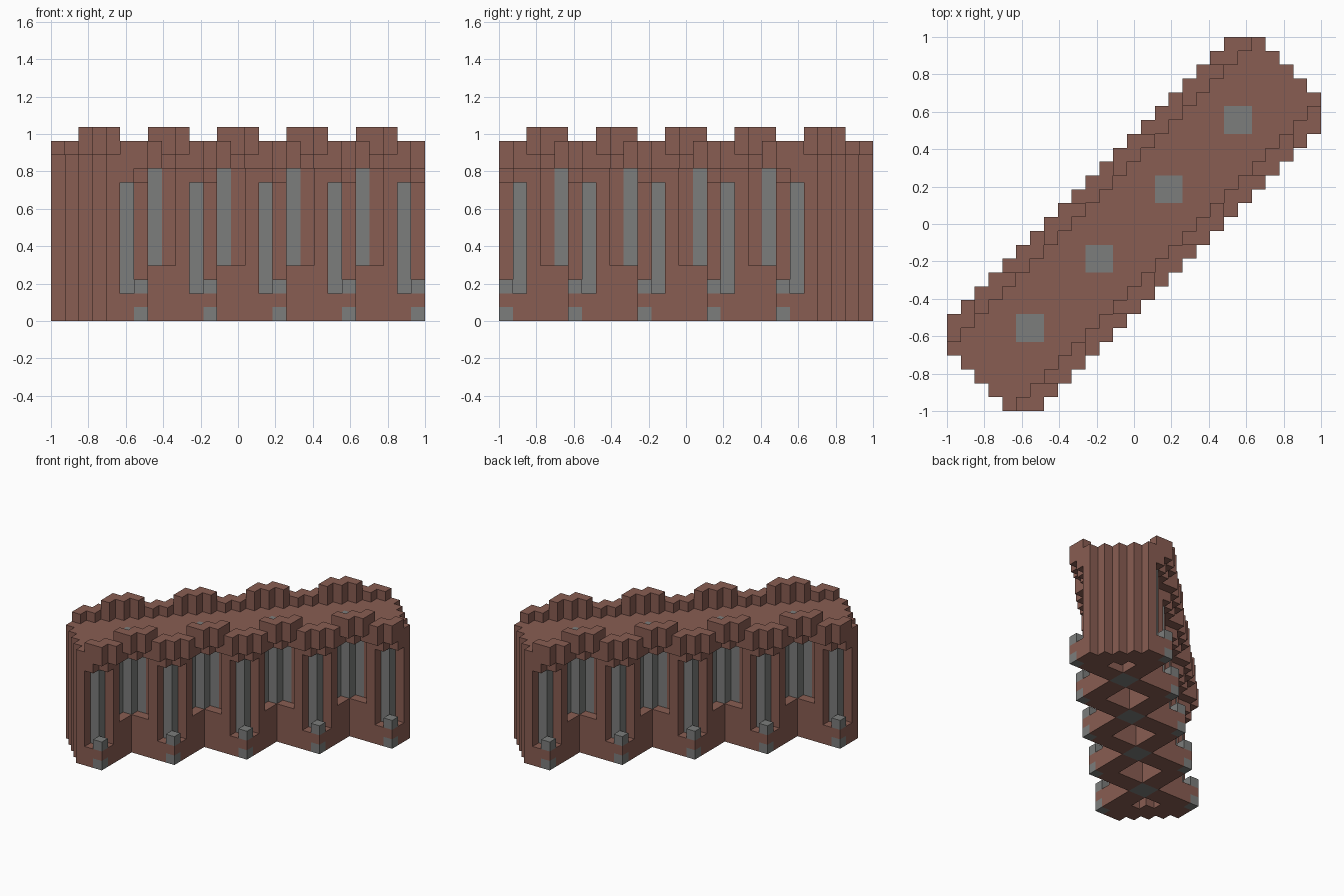
import bpy, bmesh
from mathutils import Vector

old = bpy.data.objects.get("Cube")
if old:
    bpy.data.objects.remove(old, do_unlink=True)

N = 27             # blocks along each side of the plan
S = 2 / N          # block size
BAY = 5            # spacing of the repeated bays
FLOOR, DECK, TOP = 0, 11, 14


def material(name, rgb):
    m = bpy.data.materials.new(name)
    m.use_nodes = True
    color = (*rgb, 1)
    m.diffuse_color = color
    m.node_tree.nodes["Principled BSDF"].inputs["Base Color"].default_value = color
    return m


brick = material("red_brown_brick", (0.25, 0.11, 0.085))
stone = material("grey_stone", (0.20, 0.205, 0.20))

owner = {}         # block position -> part name


def put(part, i, j, low, high):
    """Fill a vertical run of blocks, replacing what was there."""
    for k in range(low, high):
        if part:
            owner[i, j, k] = part
        else:
            owner.pop((i, j, k), None)


def both(part, i, j, low, high):
    """Same run on the two long sides."""
    put(part, i, j, low, high)
    put(part, j, i, low, high)


plan = [(i, j) for i in range(N) for j in range(N)
        if abs(i - j) <= 6 and 4 <= i + j <= 48]

# Chain of overlapping square towers, each hollow inside
for a in range(0, 21, BAY):
    for i, j in plan:
        if a <= i <= a + 6 and a <= j <= a + 6:
            put("tower_walls", i, j, FLOOR, DECK)
for a in range(0, 21, BAY):
    for i in range(a + 2, a + 5):
        for j in range(a + 2, a + 5):
            if 7 <= i + j <= 45:
                put(None, i, j, FLOOR, DECK)

# Walkway deck, corbelled out over the tower corners
for i, j in plan:
    side = abs(i - j)
    if side <= 5 or max(i, j) % BAY <= 2:
        put("walkway_deck", i, j, DECK, DECK + 1)

# Low parapet and zigzag merlons along both long sides
for i, j in plan:
    if abs(i - j) >= 5:
        put("parapet", i, j, DECK + 1, DECK + 2)
        if i % BAY >= 2 and j % BAY >= 2:
            put("merlons", i, j, DECK + 2, TOP)

# Corner niches with slit windows and stone foot blocks
for a in range(0, 21, BAY):
    both(None, a + 5, a, 2, 10)
    both(None, a + 6, a + 1, 2, 10)
    both(None, a + 6, a, 2, DECK)
    both("corner_windows", a + 5, a + 1, 2, 10)
    both("foot_stones", a + 6, a, 0, 1)
    both("foot_stones", a + 6, a, 2, 3)

# Stone pillars where towers overlap, with recessed windows in the valleys
for c in range(BAY, 21, BAY):
    for i in (c, c + 1):
        for j in (c, c + 1):
            put("stone_pillars", i, j, FLOOR, DECK + 1)
    for di, dj in ((1, -1), (1, -2), (2, 0), (3, 0)):
        both(None, c + di, c + dj, 4, DECK)
    both("valley_windows", c, c - 1, 4, DECK)
    both("valley_windows", c + 2, c + 1, 4, DECK)

# Quad corners of a block face for each outward direction
FACES = {}
for axis in range(3):
    for sign in (-1, 1):
        u, v = (axis + 1) % 3, (axis + 2) % 3
        ring = []
        for p, q in ((0, 0), (1, 0), (1, 1), (0, 1)):
            corner = [0, 0, 0]
            corner[axis], corner[u], corner[v] = (sign + 1) // 2, p, q
            ring.append(tuple(corner))
        step = [0, 0, 0]
        step[axis] = sign
        FACES[tuple(step)] = ring if sign > 0 else ring[::-1]


def build(part, mat):
    """Mesh the exposed faces of one part and merge flat areas."""
    bm = bmesh.new()
    verts = {}
    for cell in [c for c, p in owner.items() if p == part]:
        for step, ring in FACES.items():
            if tuple(c + s for c, s in zip(cell, step)) in owner:
                continue
            quad = []
            for corner in ring:
                key = tuple(c + o for c, o in zip(cell, corner))
                if key not in verts:
                    x, y, z = key
                    verts[key] = bm.verts.new(Vector((x * S - 1, y * S - 1, z * S)))
                quad.append(verts[key])
            bm.faces.new(quad)
    bmesh.ops.dissolve_limit(bm, angle_limit=0.01, verts=bm.verts[:], edges=bm.edges[:])
    mesh = bpy.data.meshes.new(part)
    bm.to_mesh(mesh)
    bm.free()
    mesh.materials.append(mat)
    bpy.context.collection.objects.link(bpy.data.objects.new(part, mesh))


for part in ("tower_walls", "walkway_deck", "parapet", "merlons"):
    build(part, brick)
for part in ("corner_windows", "valley_windows", "foot_stones", "stone_pillars"):
    build(part, stone)
